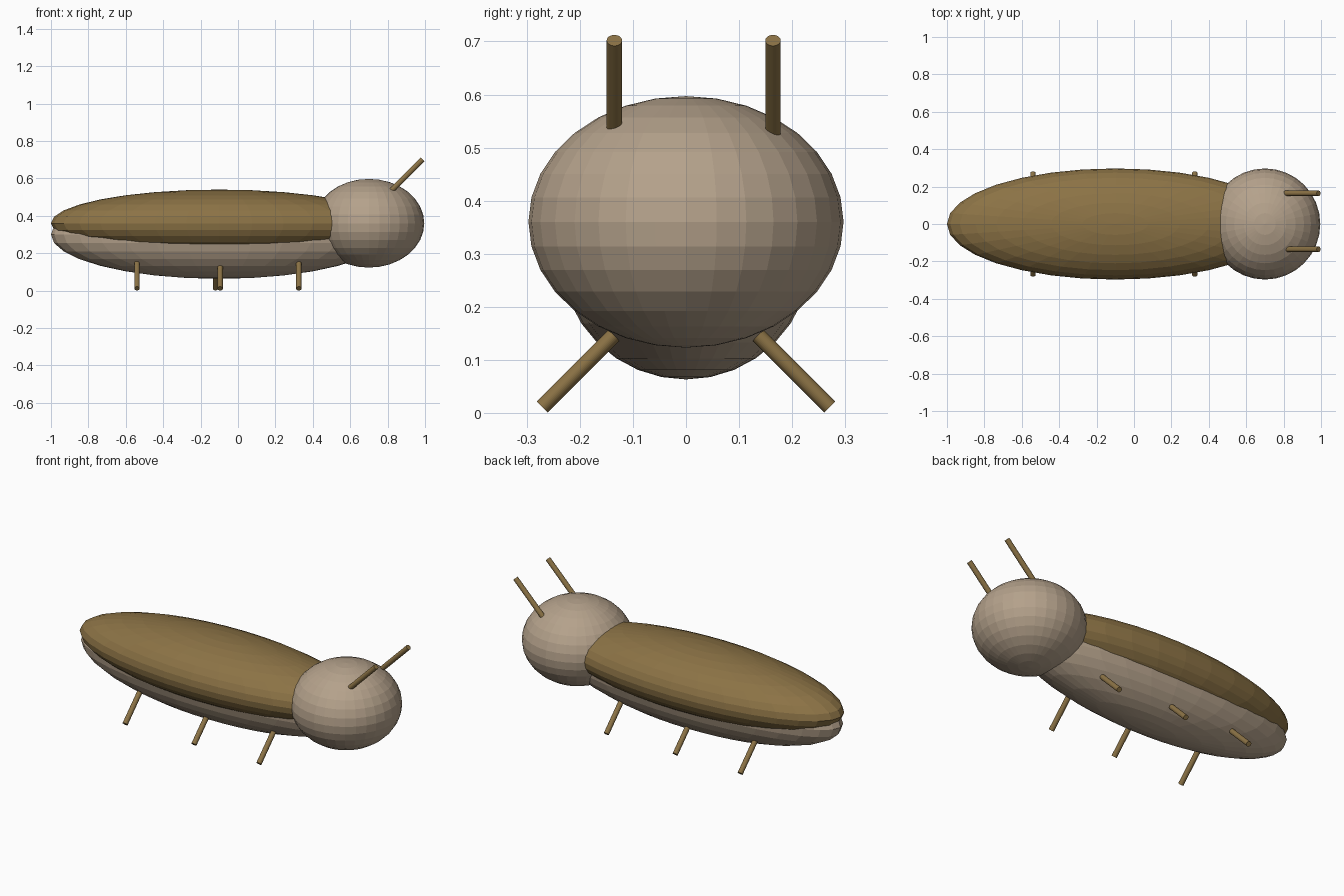
import bpy
from mathutils import Vector

cube = bpy.data.objects.get("Cube")
if cube:
    bpy.data.objects.remove(cube, do_unlink=True)


def make_material(name, rgb):
    mat = bpy.data.materials.new(name)
    mat.use_nodes = True
    mat.diffuse_color = (*rgb, 1)
    mat.node_tree.nodes["Principled BSDF"].inputs["Base Color"].default_value = (*rgb, 1)
    return mat


tan = make_material("tan", (0.46, 0.36, 0.26))
brown = make_material("brown", (0.26, 0.17, 0.06))


def finish(name, mat):
    obj = bpy.context.object
    obj.name = obj.data.name = name
    obj.data.materials.append(mat)
    bpy.ops.object.shade_flat()
    return obj


def ellipsoid(name, centre, radii, mat):
    bpy.ops.mesh.primitive_uv_sphere_add(segments=32, ring_count=16, radius=1, location=centre)
    obj = finish(name, mat)
    obj.scale = radii
    bpy.ops.object.transform_apply(location=False, rotation=False, scale=True)


def rod(name, start, end, mat, radius=0.0145):
    start, end = Vector(start), Vector(end)
    axis = end - start
    bpy.ops.mesh.primitive_cylinder_add(vertices=32, radius=radius, depth=axis.length,
                                        location=(start + end) / 2)
    obj = finish(name, mat)
    obj.rotation_euler = axis.to_track_quat("Z", "Y").to_euler()


# Body, wing shell and head
ellipsoid("body", (-0.1, 0, 0.30), (0.9, 0.237, 0.237), tan)
ellipsoid("wing_shell", (-0.1, 0, 0.36), (0.9, 0.297, 0.18), brown)
ellipsoid("head", (0.70, 0, 0.36), (0.296, 0.297, 0.237), tan)

# Three splayed legs on each side
for side, y, xs in (("right", -1, (-0.54, -0.095, 0.325)),
                    ("left", 1, (-0.54, -0.12, 0.325))):
    for place, x in zip(("rear", "middle", "front"), xs):
        rod(f"{place}_leg_{side}", (x, y * 0.10, 0.182), (x, y * 0.271, 0.011), brown)

# Antennae leaning forward from the head
for side, y in (("right", -0.135), ("left", 0.164)):
    rod(f"antenna_{side}", (0.76, y, 0.475), (0.987, y, 0.702), brown)
